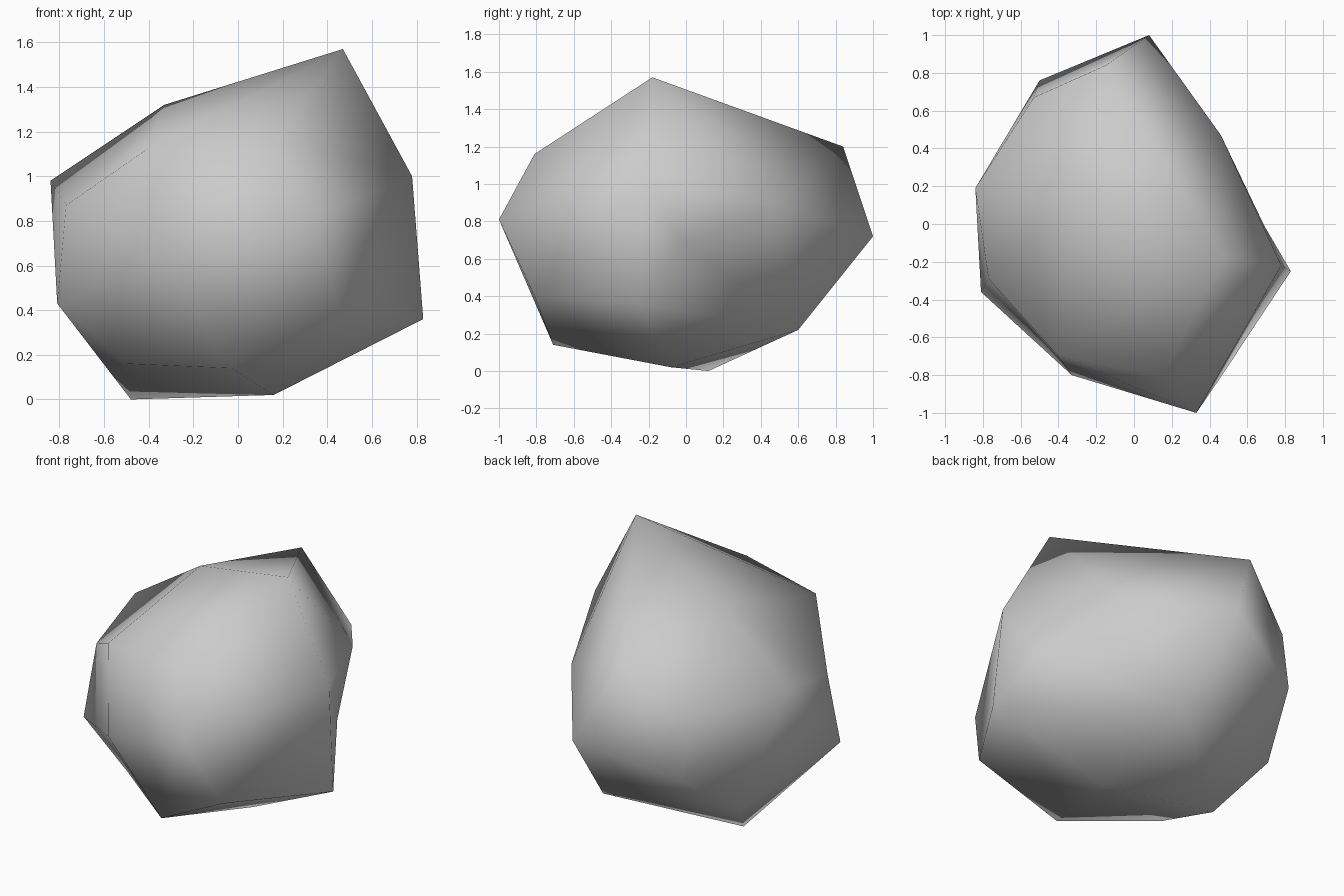
import bpy
import bmesh
from mathutils import Vector

cube = bpy.data.objects.get("Cube")
if cube:
    bpy.data.objects.remove(cube, do_unlink=True)

# Corners of the boulder, from the peak down to the underside
corners = [
    (.47, -.18, 1.57), (-.33, .1, 1.32), (-.15, .84, 1.2),
    (.15, -.81, 1.16), (-.41, -.69, 1.12), (.78, -.22, 1),
    (-.84, .19, .98), (-.53, .67, .93), (.46, .47, .89),
    (-.77, -.29, .87), (.33, -1, .81), (.08, 1, .72),
    (.69, -.01, .68), (-.33, -.8, .6), (-.5, .76, .53),
    (-.81, -.36, .43), (.46, -.81, .4), (.83, -.25, .36),
    (-.65, .4, .26), (.15, .6, .22), (-.5, -.36, .16),
    (-.03, -.71, .14), (.16, -.08, .02), (-.48, .12, 0),
]
centre = Vector((0, 0, .75))


def rounded(point):
    """Pull a corner towards a sphere, so the hull keeps shallow dents."""
    offset = Vector(point) - centre
    return offset.normalized() * offset.length ** .35


# Skin the rounded corners, then move each one to its real place
bm = bmesh.new()
places = {bm.verts.new(rounded(point)): point for point in corners}
bmesh.ops.convex_hull(bm, input=list(bm.verts))
for vert, point in places.items():
    vert.co = point
bmesh.ops.recalc_face_normals(bm, faces=list(bm.faces))
for face in bm.faces:
    face.smooth = True

mesh = bpy.data.meshes.new("boulder")
bm.to_mesh(mesh)
bm.free()
boulder = bpy.data.objects.new("boulder", mesh)
bpy.context.collection.objects.link(boulder)

# Plain grey stone
stone = bpy.data.materials.new("grey_stone")
stone.use_nodes = True
grey = (.6, .6, .6, 1)
stone.diffuse_color = grey
stone.node_tree.nodes["Principled BSDF"].inputs["Base Color"].default_value = grey
mesh.materials.append(stone)
